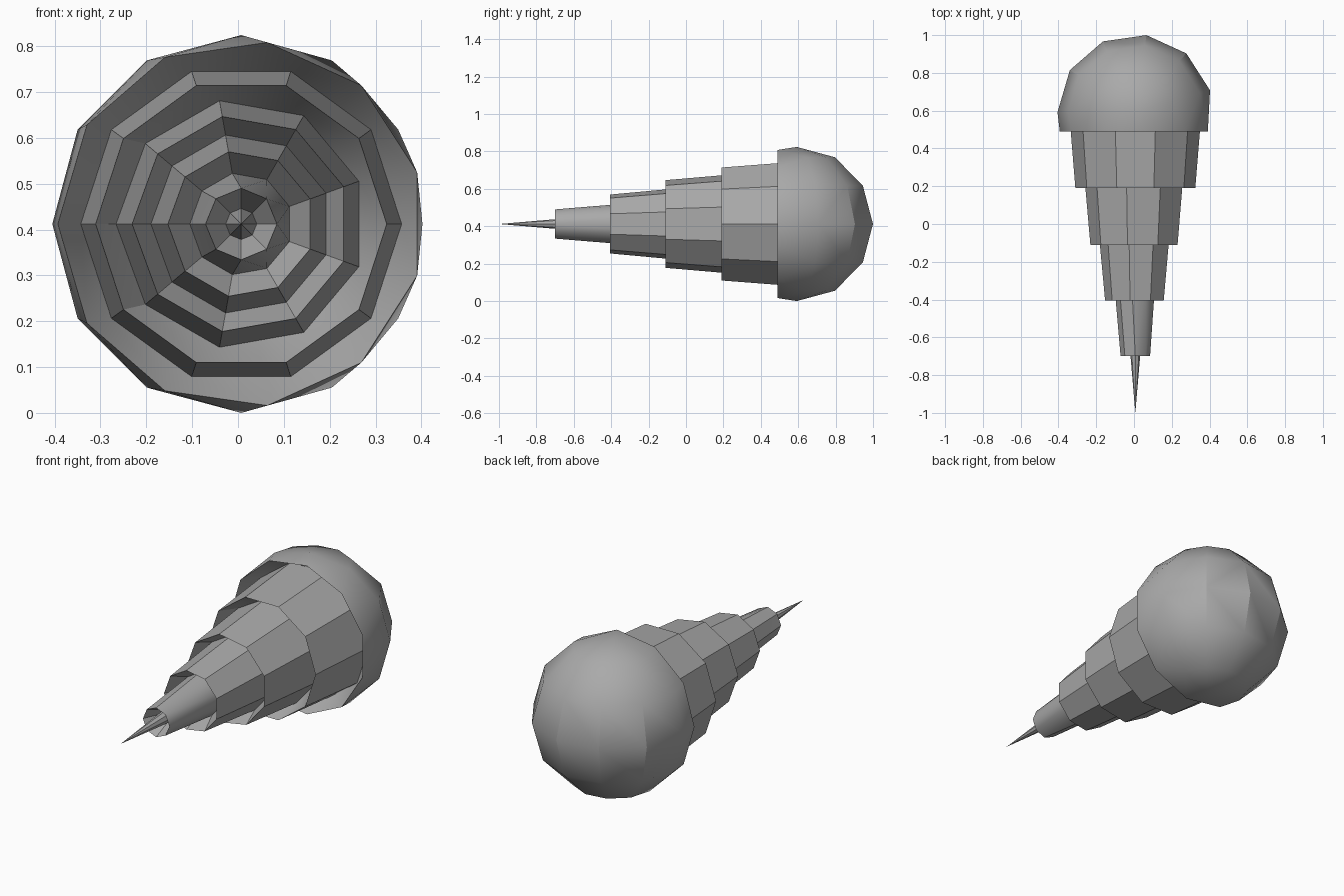
import bpy, bmesh
from math import sin, cos, pi, radians

if "Cube" in bpy.data.objects:
    bpy.data.objects.remove(bpy.data.objects["Cube"])

CX, CZ = 0.007, 0.412   # axis of the whole shape

grey = bpy.data.materials.new("plain grey")
grey.use_nodes = True
color = (0.4, 0.4, 0.4, 1)
grey.diffuse_color = color
grey.node_tree.nodes["Principled BSDF"].inputs["Base Color"].default_value = color


def ring(bm, y, r, n):
    """Polygon of n corners around the axis, first corner pointing to -x."""
    return [bm.verts.new((CX + r * cos(pi + 2 * pi * i / n), y,
                          CZ + r * sin(pi + 2 * pi * i / n))) for i in range(n)]


def bridge(bm, a, b):
    """Join two rings, zipping with triangles where the counts differ."""
    n, m = len(a), len(b)
    if n == m:
        for i in range(n):
            j = (i + 1) % n
            bm.faces.new((a[i], a[j], b[j], b[i]))
        return
    i = j = 0
    while i < n or j < m:
        if j == m or (i < n and (i + 1) / n <= (j + 1) / m):
            bm.faces.new((a[i % n], a[(i + 1) % n], b[j % m]))
            i += 1
        else:
            bm.faces.new((a[i % n], b[(j + 1) % m], b[j % m]))
            j += 1


def finish(bm, name):
    mesh = bpy.data.meshes.new(name)
    bm.to_mesh(mesh)
    bm.free()
    mesh.materials.append(grey)
    obj = bpy.data.objects.new(name, mesh)
    bpy.context.collection.objects.link(obj)
    bpy.ops.object.select_all(action='DESELECT')
    obj.select_set(True)
    bpy.context.view_layer.objects.active = obj
    bpy.ops.object.shade_smooth_by_angle(angle=radians(31))


# Rounded cap: back half of an upright eleven-sided ball, closed to a front rim
RADIUS, CY, SIDES = 0.412, 0.592, 11
bm = bmesh.new()
for lat in range(-3, 4):
    r, z = RADIUS * cos(lat * pi / 6), RADIUS * sin(lat * pi / 6)
    for i in range(1 if abs(lat) == 3 else SIDES):
        a = radians(-8.2) + 2 * pi * i / SIDES
        y = CY + r * cos(a)
        if y > CY - 0.03:
            bm.verts.new((CX - r * sin(a), y, CZ + z))
ring(bm, 0.49, 0.4, SIDES)
bmesh.ops.convex_hull(bm, input=bm.verts[:])
bmesh.ops.dissolve_limit(bm, angle_limit=radians(2), verts=bm.verts[:], edges=bm.edges[:])
bmesh.ops.recalc_face_normals(bm, faces=bm.faces[:])
front = [f for f in bm.faces if f.normal.y < -0.95]
bmesh.ops.delete(bm, geom=front, context='FACES_ONLY')
finish(bm, "cap")

# Nested tapering sections: back y, radius, sides; front y, radius, sides
sections = [
    ("wide_section", (0.59, 0.35, 10), (0.19, 0.3175, 10)),
    ("middle_section", (0.29, 0.273, 9), (-0.11, 0.238, 9)),
    ("narrow_section", (-0.01, 0.197, 9), (-0.405, 0.16, 9)),
    ("nozzle", (-0.31, 0.112, 9), (-0.7, 0.078, 8)),
    ("spike", (-0.6, 0.034, 8), (-1.0, 0, 0)),
]
rim = (0.49, 0.4, SIDES)
for name, back, tip in sections:
    bm = bmesh.new()
    outer, base = ring(bm, *rim), ring(bm, *back)
    bridge(bm, outer, base)          # recess leading in from the larger rim
    if tip[2]:
        bridge(bm, base, ring(bm, *tip))
    else:
        point = bm.verts.new((CX, tip[0], CZ))
        for i in range(len(base)):
            bm.faces.new((base[i], base[(i + 1) % len(base)], point))
    finish(bm, name)
    rim = tip
